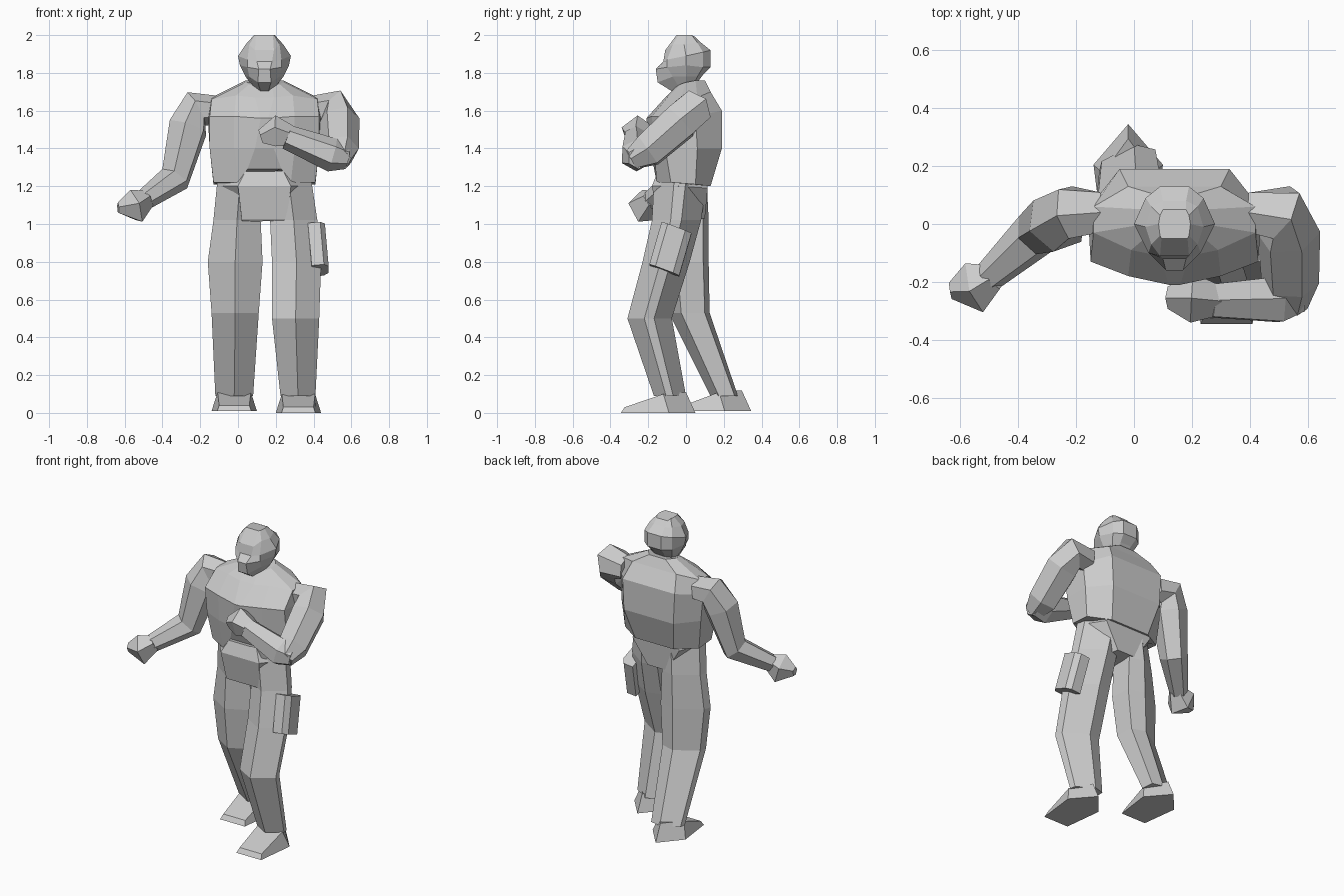
import bpy, bmesh
from math import cos, sin, tau
from mathutils import Vector

CX = 0.14  # body centre line


def loft(name, rings):
    """Skin a stack of equal-length rings and cap both ends."""
    bm = bmesh.new()
    vs = [[bm.verts.new(p) for p in r] for r in rings]
    n = len(vs[0])
    for a, b in zip(vs, vs[1:]):
        for i in range(n):
            j = (i + 1) % n
            bm.faces.new((a[i], a[j], b[j], b[i]))
    bm.faces.new(vs[0][::-1])
    bm.faces.new(vs[-1])
    bmesh.ops.recalc_face_normals(bm, faces=bm.faces[:])
    me = bpy.data.meshes.new(name)
    bm.to_mesh(me)
    bm.free()
    ob = bpy.data.objects.new(name, me)
    bpy.context.collection.objects.link(ob)
    return ob


def sym_loft(name, halves):
    """Half rings (dx, y, z) from front to back, mirrored about the body centre."""
    loft(name, [[(CX + x, y, z) for x, y, z in h] +
                [(CX - x, y, z) for x, y, z in reversed(h)] for h in halves])


def tube(name, path, n=6):
    """Faceted limb along (x, y, z, radius) points."""
    pts = [Vector(p[:3]) for p in path]
    rings, u = [], Vector((0, 0, 1))
    for i, p in enumerate(pts):
        t = Vector()
        if i:
            t += (p - pts[i - 1]).normalized()
        if i < len(pts) - 1:
            t += (pts[i + 1] - p).normalized()
        t.normalize()
        u = (u - t * u.dot(t)).normalized()
        v = t.cross(u)
        r = path[i][3]
        rings.append([p + r * (u * cos(tau * k / n) + v * sin(tau * k / n)) for k in range(n)])
    return loft(name, rings)


# Leg cross-section: fractions from inner to outer side, and from front to back
LEG_SECTION = [(.5, 0), (1, .38), (.96, .6), (.4, 1), (.03, .88), (0, .3)]


def leg(name, levels):
    """Leg with a front ridge, from (z, inner x, outer x, front y, back y) levels."""
    loft(name, [[(xi + s * (xo - xi), y0 + t * (y1 - y0), z) for s, t in LEG_SECTION]
                for z, xi, xo, y0, y1 in levels])


def foot(name, cx, toe, heel, z):
    """Wedge shoe with a pointed heel."""
    sole = [(-.09, toe), (.09, toe), (.12, heel - .14), (0, heel), (-.12, heel - .14)]
    upper = [(-.08, toe + .02, .03), (.08, toe + .02, .03), (.088, heel - .17, .10),
             (0, heel - .05, .11), (-.088, heel - .17, .10)]
    loft(name, [[(cx + x, y, z) for x, y in sole],
                [(cx + x, y, z + h) for x, y, h in upper]])


# Chest, with an arched lower edge and sloping shoulders
sym_loft("torso", [
    [(.09, -.15, 1.29), (.14, -.155, 1.22), (.27, -.08, 1.22), (.27, .05, 1.21), (.14, .13, 1.20)],
    [(.05, -.19, 1.40), (.16, -.17, 1.40), (.29, -.11, 1.40), (.29, .06, 1.40), (.18, .19, 1.40)],
    [(.02, -.21, 1.56), (.16, -.18, 1.57), (.29, -.13, 1.57), (.30, .05, 1.57), (.19, .19, 1.60)],
    [(.05, -.11, 1.67), (.15, -.09, 1.68), (.28, -.03, 1.66), (.28, .06, 1.67), (.16, .13, 1.70)],
    [(.04, -.05, 1.73), (.08, -.03, 1.74), (.10, 0, 1.75), (.10, .05, 1.76), (.06, .10, 1.76)],
])

# Head with a projecting lower face and stepped crown
sym_loft("head", [
    [(.02, -.07, 1.70), (.06, -.04, 1.73), (.07, 0, 1.74), (.06, .04, 1.74), (.03, .06, 1.75)],
    [(.035, -.15, 1.75), (.08, -.07, 1.78), (.10, 0, 1.78), (.08, .06, 1.78), (.04, .09, 1.79)],
    [(.03, -.16, 1.82), (.09, -.10, 1.83), (.13, 0, 1.84), (.10, .09, 1.83), (.05, .13, 1.83)],
    [(.04, -.12, 1.86), (.09, -.10, 1.87), (.14, 0, 1.89), (.10, .09, 1.91), (.05, .13, 1.92)],
    [(.05, -.11, 1.92), (.08, -.07, 1.95), (.10, -.01, 1.95), (.08, .06, 1.96), (.04, .08, 1.96)],
    [(.045, -.05, 2.0), (.05, -.04, 2.0), (.055, 0, 2.0), (.05, .03, 2.0), (.04, .05, 1.99)],
])

# Hips
sym_loft("pelvis", [
    [(.12, -.15, 1.02), (.12, -.02, 1.01), (.07, .10, 1.03)],
    [(.14, -.18, 1.20), (.25, -.04, 1.20), (.17, .115, 1.19)],
    [(.10, -.15, 1.28), (.23, -.03, 1.28), (.14, .11, 1.28)],
])

# Legs: one stepping forward, one trailing
leg("forward_leg", [
    (1.22, .15, .39, -.17, .11), (1.02, .17, .42, -.18, .08), (.80, .18, .44, -.23, .02),
    (.50, .18, .43, -.31, -.075), (.09, .225, .41, -.17, 0)])
leg("trailing_leg", [
    (1.22, .13, -.11, -.15, .11), (1.02, .12, -.13, -.12, .12), (.80, .13, -.16, -.12, .12),
    (.53, .11, -.14, -.09, .125), (.09, .08, -.12, .13, .275)])
foot("forward_foot", .32, -.345, .05, 0)
foot("trailing_foot", -.02, -.03, .345, .01)

# Lowered arm with hand
tube("lowered_arm", [
    (-.12, .04, 1.60, .08), (-.22, .04, 1.61, .10), (-.265, .01, 1.51, .11),
    (-.335, -.03, 1.24, .085), (-.50, -.18, 1.125, .055)])
tube("lowered_hand", [
    (-.48, -.18, 1.135, .05), (-.545, -.215, 1.09, .095), (-.635, -.23, 1.085, .03)], 5)

# Raised arm bent across the chest
tube("bent_upper_arm", [
    (.40, .04, 1.60, .08), (.51, .04, 1.61, .105), (.535, -.03, 1.54, .11),
    (.54, -.20, 1.39, .10), (.54, -.29, 1.34, .06)])
tube("bent_forearm", [
    (.58, -.25, 1.35, .06), (.50, -.26, 1.365, .09), (.26, -.265, 1.46, .065)])
tube("raised_hand", [
    (.29, -.265, 1.46, .055), (.20, -.255, 1.485, .09), (.12, -.255, 1.46, .04)], 5)

# Tilted pouch on the outer thigh
SECTION = [(-.085, -.045), (-.085, .02), (-.05, .045), (.05, .045), (.085, .02), (.085, -.045)]
loft("thigh_pouch", [
    [Vector(c) + s * Vector((0, .93, -.35)) + o * Vector((1, 0, .1)) for s, o in SECTION]
    for c in ((.415, -.05, .98), (.435, -.115, .755))])
